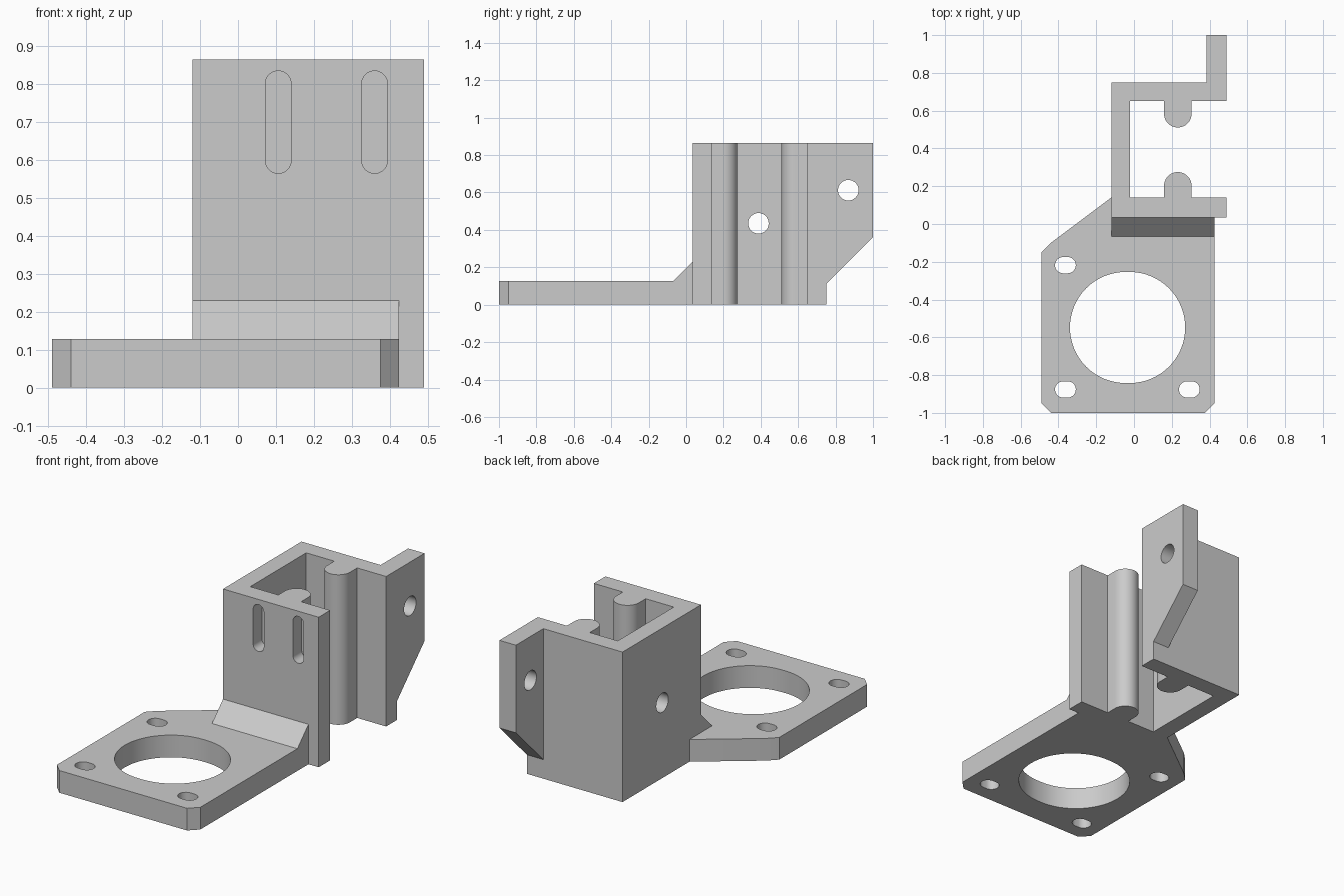
import bpy
import bmesh
from math import pi, cos, sin, radians
from mathutils import Vector

if "Cube" in bpy.data.objects:
    bpy.data.objects.remove(bpy.data.objects["Cube"])

grey = bpy.data.materials.new("plain grey")
grey.use_nodes = True
grey.diffuse_color = (0.6, 0.6, 0.6, 1)
grey.node_tree.nodes["Principled BSDF"].inputs["Base Color"].default_value = (0.6, 0.6, 0.6, 1)

# Place a profile point (u, v) at depth w along the given axis
AXES = {
    "x": lambda u, v, w: Vector((w, u, v)),
    "y": lambda u, v, w: Vector((u, w, v)),
    "z": lambda u, v, w: Vector((u, v, w)),
}


def prism(name, profile, axis, low, high):
    """Extrude a closed profile along an axis."""
    place = AXES[axis]
    bm = bmesh.new()
    face = bm.faces.new([bm.verts.new(place(u, v, low)) for u, v in profile])
    result = bmesh.ops.extrude_face_region(bm, geom=[face])
    moved = [g for g in result["geom"] if isinstance(g, bmesh.types.BMVert)]
    bmesh.ops.translate(bm, verts=moved, vec=place(0, 0, high - low))
    bmesh.ops.recalc_face_normals(bm, faces=bm.faces)
    mesh = bpy.data.meshes.new(name)
    bm.to_mesh(mesh)
    bm.free()
    mesh.materials.append(grey)
    obj = bpy.data.objects.new(name, mesh)
    bpy.context.collection.objects.link(obj)
    return obj


def arc(cu, cv, r, start, end, steps):
    angles = [radians(start + (end - start) * i / steps) for i in range(steps + 1)]
    return [(cu + r * cos(a), cv + r * sin(a)) for a in angles]


def slot(cu, cv, r, du=0.0, dv=0.0, steps=16):
    """Rounded slot profile, stretched along u or v."""
    turn = 90 if du else 0
    return (arc(cu + du, cv + dv, r, -turn, 180 - turn, steps)
            + arc(cu - du, cv - dv, r, 180 - turn, 360 - turn, steps))


def circle(cu, cv, r, steps=32):
    return arc(cu, cv, r, 0, 360, steps)[:-1]


def cut(obj, cutters):
    """Subtract the cutters, then remove them."""
    for c in cutters:
        mod = obj.modifiers.new("cut", "BOOLEAN")
        mod.operation, mod.solver, mod.object = "DIFFERENCE", "EXACT", c
    bpy.context.view_layer.update()
    graph = bpy.context.evaluated_depsgraph_get()
    mesh = bpy.data.meshes.new_from_object(obj.evaluated_get(graph))
    obj.modifiers.clear()
    obj.data = mesh
    for c in cutters:
        bpy.data.objects.remove(c)


# Channel-shaped housing with a rounded rib on each inner wall
TOP, LEFT, RIGHT = 0.865, -0.12, 0.49
RIB_X, RIB_R = 0.232, 0.073
outline = [(LEFT, 0.035), (RIGHT, 0.035), (RIGHT, 0.14), (RIB_X + RIB_R, 0.14)]
outline += arc(RIB_X, 0.202, RIB_R, 0, 180, 20)
outline += [(RIB_X - RIB_R, 0.14), (-0.02, 0.14), (-0.02, 0.65), (RIB_X - RIB_R, 0.65)]
outline += arc(RIB_X, 0.584, RIB_R, 180, 360, 20)
outline += [(RIB_X + RIB_R, 0.65), (RIGHT, 0.65), (RIGHT, 0.75), (LEFT, 0.75)]
housing = prism("housing", outline, "z", 0, TOP)
cut(housing, [prism("side_hole_cutter", circle(0.388, 0.435, 0.055), "x", -0.2, 0.05)]
    + [prism("pocket_cutter", slot(x, 0.70, 0.034, dv=0.101), "y", 0, 0.115)
       for x in (0.106, 0.36)])

# Rear mounting ear with sloped underside
ear = prism("rear_ear", [(0.75, 0.11), (1, 0.36), (1, TOP), (0.75, TOP)], "x", 0.385, RIGHT)
cut(ear, [prism("ear_hole_cutter", circle(0.868, 0.612, 0.055), "x", 0.3, 0.6)])

# Motor plate with central bore and three short slots
THICK = 0.128
plate = prism("mounting_plate", [
    (-0.44, -1), (0.375, -1), (0.425, -0.95), (0.425, 0.035), (LEFT, 0.035),
    (LEFT, 0.14), (-0.44, -0.1), (-0.49, -0.15), (-0.49, -0.95)], "z", 0, THICK)
cut(plate, [prism("bore_cutter", slot(-0.034, -0.548, 0.294, du=0.011, steps=32), "z", -0.1, 0.3)]
    + [prism("slot_cutter", slot(x, y, 0.043, du=0.012), "z", -0.1, 0.3)
       for x, y in ((-0.363, -0.218), (-0.363, -0.876), (0.293, -0.876))])

# Sloped fillet between plate and housing
gusset = prism("gusset", [(-0.066, THICK), (0.035, THICK), (0.035, 0.23)], "x", LEFT, 0.425)

# Smooth the round surfaces, keep the edges crisp
bpy.ops.object.select_all(action="DESELECT")
for part in (housing, ear, plate, gusset):
    part.select_set(True)
bpy.context.view_layer.objects.active = housing
bpy.ops.object.shade_smooth_by_angle(angle=radians(30))
